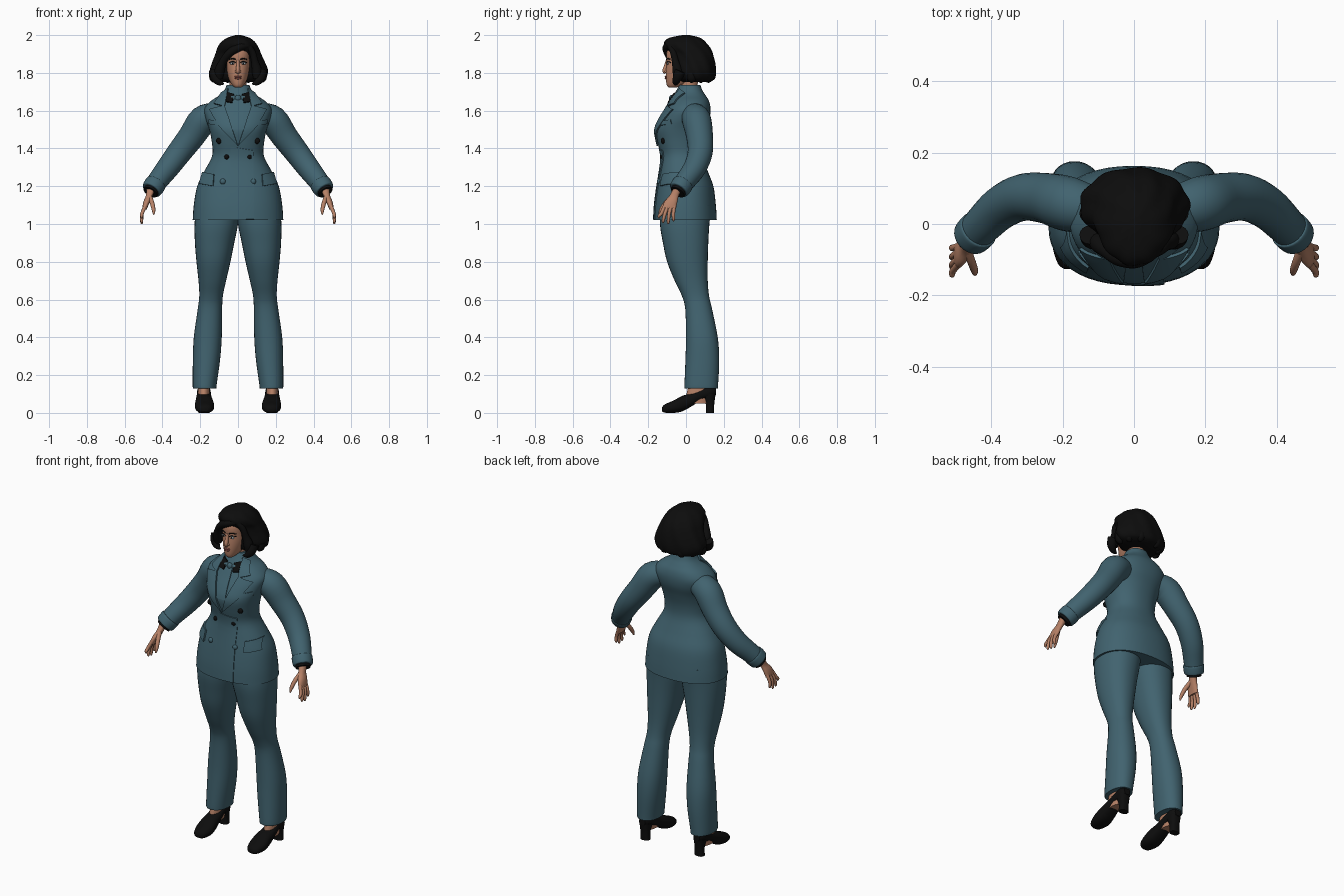
import bpy, bmesh, math
from mathutils import Vector, Matrix
from mathutils.bvhtree import BVHTree

cube = bpy.data.objects.get("Cube")
if cube:
    bpy.data.objects.remove(cube, do_unlink=True)


def material(name, *rgb):
    m = bpy.data.materials.new(name)
    m.use_nodes = True
    m.diffuse_color = (*rgb, 1)
    m.node_tree.nodes["Principled BSDF"].inputs["Base Color"].default_value = (*rgb, 1)
    return m


TEAL = material("teal cloth", .053, .125, .16)
SKIN = material("skin", .47, .22, .135)
BLACK = material("black", .004, .004, .004)
LIP = material("lip", .3, .09, .07)
EYE = material("eye", .3, .36, .4)


def finish(name, bm, mat, mirror=False, closed=True):
    if closed:
        bmesh.ops.recalc_face_normals(bm, faces=bm.faces)
    me = bpy.data.meshes.new(name)
    bm.to_mesh(me)
    bm.free()
    me.materials.append(mat)
    ob = bpy.data.objects.new(name, me)
    bpy.context.collection.objects.link(ob)
    bpy.ops.object.select_all(action='DESELECT')
    ob.select_set(True)
    bpy.context.view_layer.objects.active = ob
    bpy.ops.object.shade_smooth_by_angle(angle=math.radians(50))
    if mirror:
        ob.modifiers.new("Mirror", 'MIRROR')
    return ob


def smooth_rows(rows, n=4):
    """Catmull-Rom interpolation through the rows."""
    rows = [Vector(r) for r in rows]
    out = []
    for i in range(len(rows) - 1):
        a, b, c, d = rows[max(i - 1, 0)], rows[i], rows[i + 1], rows[min(i + 2, len(rows) - 1)]
        for k in range(n):
            t = k / n
            out.append(b + (c - a) * (t / 2) + (2 * a - 5 * b + 4 * c - d) * (t * t / 2)
                       + (3 * b - a - 3 * c + d) * (t ** 3 / 2))
    return out + [rows[-1]]


def skin_rings(name, rings, mat, mirror):
    bm = bmesh.new()
    vs = [[bm.verts.new(p) for p in r] for r in rings]
    n = len(vs[0])
    for a, b in zip(vs, vs[1:]):
        for j in range(n):
            k = (j + 1) % n
            bm.faces.new((a[j], a[k], b[k], b[j]))
    bm.faces.new(vs[0][::-1])
    bm.faces.new(vs[-1])
    bmesh.ops.recalc_face_normals(bm, faces=bm.faces)
    tree = BVHTree.FromBMesh(bm)
    finish(name, bm, mat, mirror)
    return tree


def loft(name, rows, mat, mirror=False, power=2.0, axis='z', ripple=0, segs=32):
    """Rows are (position, x0, x1, lo, hi); lo and hi span y, or z for axis y."""
    rings = []
    for h, x0, x1, lo, hi in smooth_rows(rows):
        ring = []
        for j in range(segs):
            t = math.tau * j / segs
            c, s = math.cos(t), math.sin(t)
            w = 1 + ripple * math.sin(9 * t + 25 * h)
            x = (x0 + x1) / 2 + (x1 - x0) / 2 * w * math.copysign(abs(c) ** (2 / power), c)
            y = (lo + hi) / 2 + (hi - lo) / 2 * w * math.copysign(abs(s) ** (2 / power), s)
            ring.append((x, y, h) if axis == 'z' else (x, h, y))
        rings.append(ring)
    return skin_rings(name, rings, mat, mirror)


def tube(name, points, mat, mirror=False, segs=16):
    """Points are (x, y, z, radius)."""
    pts = smooth_rows(points)
    rings, side = [], Vector((0, 1, 0))
    for i, p in enumerate(pts):
        d = (pts[min(i + 1, len(pts) - 1)] - pts[max(i - 1, 0)]).xyz.normalized()
        side = (side - d * side.dot(d)).normalized()
        up = d.cross(side)
        rings.append([p.xyz + p.w * (side * math.cos(t) + up * math.sin(t))
                      for t in (math.tau * j / segs for j in range(segs))])
    return skin_rings(name, rings, mat, mirror)


def surface(tree, x, z):
    hit = tree.ray_cast(Vector((x, -1, z)), Vector((0, 1, 0)))
    return hit if hit[0] else tree.find_nearest(Vector((x, -.05, z)))


def patch(name, tree, corners, mat, lift=.007, taper=1.0, mirror=False, n=10):
    """Plate laid on a surface, with its rim sunk in; taper thins its first edge."""
    a, b, c, d = [Vector(p) for p in corners]
    bm = bmesh.new()
    grid = []
    for i in range(-1, n + 2):
        row = []
        for j in range(-1, n + 2):
            u, v = min(max(i / n, 0), 1), min(max(j / n, 0), 1)
            q = a.lerp(b, u).lerp(d.lerp(c, u), v)
            loc, nor = surface(tree, q.x, q.y)[:2]
            rim = i in (-1, n + 1) or j in (-1, n + 1)
            row.append(bm.verts.new(loc + nor * (-.003 if rim else lift * (taper + (1 - taper) * u))))
        grid.append(row)
    for r, s in zip(grid, grid[1:]):
        for j in range(n + 2):
            bm.faces.new((r[j], s[j], s[j + 1], r[j + 1]))
    bm.normal_update()
    if sum(f.normal.y * f.calc_area() for f in bm.faces) > 0:
        bmesh.ops.reverse_faces(bm, faces=bm.faces)
    finish(name, bm, mat, mirror, closed=False)


def ball(name, loc, size, mat, mirror=False):
    bm = bmesh.new()
    bmesh.ops.create_uvsphere(bm, u_segments=16, v_segments=10, radius=1,
                              matrix=Matrix.Translation(loc) @ Matrix.Diagonal((*size, 1)))
    finish(name, bm, mat, mirror)


# Jacket body: (height, half width, front, back)
body = [(1.02, .24, -.172, .163), (1.1, .234, -.168, .158), (1.2, .216, -.155, .145), (1.28, .178, -.142, .115),
        (1.36, .137, -.134, .088), (1.43, .138, -.15, .088), (1.5, .152, -.162, .105), (1.56, .172, -.138, .125),
        (1.61, .178, -.108, .13), (1.65, .145, -.085, .122), (1.68, .1, -.066, .104), (1.705, .074, -.052, .088),
        (1.735, .06, -.036, .076)]
jacket = loft("jacket", [(z, -w, w, f, b) for z, w, f, b in body], TEAL, power=2.25, segs=48)

# Jacket front details
patch("front_overlap", jacket, [(-.04, 1.41), (.08, 1.39), (.085, 1.025), (-.04, 1.025)], TEAL, .006, .0)
patch("collar", jacket, [(.05, 1.715), (.085, 1.69), (.125, 1.635), (.07, 1.62)], TEAL, .009, mirror=True)
patch("lapel", jacket, [(.07, 1.625), (.148, 1.605), (.1, 1.52), (.0, 1.415)], TEAL, .009, mirror=True)
patch("breast_pocket", jacket, [(.1, 1.543), (.15, 1.553), (.152, 1.53), (.1, 1.52)], TEAL, .006, mirror=True)
patch("pocket_flap", jacket, [(.125, 1.262), (.182, 1.272), (.2, 1.212), (.13, 1.2)], TEAL, .009, mirror=True)
patch("black_collar_wing", jacket, [(.022, 1.685), (.056, 1.695), (.062, 1.645), (.03, 1.64)], BLACK, .009,
      mirror=True)
patch("scarf", jacket, [(-.02, 1.66), (.02, 1.66), (.03, 1.5), (-.03, 1.5)], TEAL, .005)
for label, x, z, r, mat in (("top", .1, 1.44, .016, BLACK), ("middle", .06, 1.355, .013, BLACK),
                            ("bottom", .08, 1.225, .015, TEAL)):
    p = surface(jacket, x, z)[0]
    ball(label + "_button", p, (r, .011, r), mat, True)
knot = surface(jacket, 0, 1.665)[0]
ball("scarf_knot", knot, (.017, .014, .019), TEAL)
ball("scarf_bow", knot + Vector((.026, .004, 0)), (.02, .011, .015), TEAL, True)

# Sleeves and cuffs
tube("sleeve", [(.12, .04, 1.575, .066), (.185, .056, 1.55, .077), (.245, .072, 1.465, .071), (.31, .075, 1.38, .066),
                (.37, .048, 1.3, .061), (.42, .002, 1.235, .055), (.455, -.035, 1.185, .05)], TEAL, True, 24)
tube("cuff", [(.435, -.015, 1.215, .05), (.437, -.017, 1.212, .057), (.457, -.037, 1.182, .054),
              (.459, -.039, 1.179, .045)], TEAL, True, 24)
tube("black_cuff", [(.45, -.03, 1.19, .042), (.464, -.045, 1.168, .041)], BLACK, True, 24)
for i in range(3):
    ball("sleeve_button", (.452 - .02 * i, .014 + .019 * i, 1.225 + .025 * i), (.01, .01, .01), BLACK, True)

# Hands
loft("palm", [(1.185, .438, .484, -.068, -.02), (1.15, .452, .488, -.088, -.038), (1.12, .465, .5, -.113, -.045),
              (1.09, .478, .506, -.124, -.051), (1.077, .483, .504, -.12, -.055)], SKIN, True, 2.3, segs=20)
for label, y, tip, z in (("index", -.113, -.143, 1.03), ("middle", -.096, -.121, 1.005),
                         ("ring", -.079, -.094, 1.0), ("little", -.062, -.066, 1.015)):
    tube(label + "_finger", [(.492, y, 1.095, .01), (.508, (y + tip) / 2 - .003, 1.055, .0095),
                             (.51, tip, z + .012, .008), (.508, tip, z, .003)], SKIN, True, 10)
tube("thumb", [(.468, -.075, 1.145, .013), (.455, -.108, 1.112, .012), (.447, -.132, 1.075, .01),
               (.446, -.142, 1.05, .004)], SKIN, True, 10)

# Trousers
loft("trouser_leg", [(1.1, -.005, .22, -.135, .135), (1.0, .0, .23, -.138, .124), (.9, .02, .228, -.122, .118),
                     (.8, .04, .22, -.1, .115), (.7, .063, .209, -.06, .115), (.62, .08, .205, -.022, .122),
                     (.55, .084, .213, -.004, .138), (.4, .086, .234, 0, .168), (.28, .095, .239, -.003, .176),
                     (.15, .113, .24, -.008, .17), (.13, .115, .238, -.007, .169)], TEAL, True, 2.2)

# Ankles and heeled shoes
loft("ankle", [(.05, .152, .212, .0, .12), (.1, .15, .212, .003, .125), (.2, .15, .212, .03, .13)], SKIN, True)
loft("shoe", [(-.126, .16, .195, .008, .03), (-.112, .14, .213, .001, .045), (-.065, .126, .228, 0, .066),
              (-.02, .13, .226, .008, .09), (.03, .138, .222, .035, .105), (.08, .143, .217, .065, .128),
              (.13, .146, .215, .08, .145), (.158, .16, .2, .095, .135)], BLACK, True, 2.4, 'y')
loft("shoe_heel", [(0, .152, .208, .105, .148), (.05, .153, .207, .104, .15), (.1, .145, .215, .08, .157)],
     BLACK, True, 2.6)

# Neck, head and face
loft("neck", [(1.66, -.05, .05, -.035, .068), (1.72, -.045, .045, -.03, .06), (1.79, -.045, .045, -.03, .07)], SKIN)
skull = [(1.722, .016, -.09, -.05), (1.732, .028, -.1, -.02), (1.752, .042, -.105, .03), (1.785, .055, -.107, .07),
         (1.82, .063, -.106, .09), (1.86, .067, -.103, .1), (1.9, .069, -.104, .1), (1.93, .064, -.093, .09),
         (1.96, .045, -.06, .07)]
head = loft("head", [(z, -w, w, f, b) for z, w, f, b in skull], SKIN, power=2.25)
tube("nose", [(0, -.099, 1.868, .007), (0, -.106, 1.84, .009), (0, -.113, 1.812, .012), (0, -.106, 1.8, .009)], SKIN)
ball("nostril_wing", (.01, -.105, 1.808), (.007, .009, .007), SKIN, True)
ball("upper_lip", (0, -.106, 1.78), (.022, .007, .005), LIP)
ball("lower_lip", (0, -.106, 1.772), (.018, .007, .006), LIP)
eye = surface(head, .028, 1.85)[0]
ball("eye", eye, (.014, .005, .007), EYE, True)
ball("iris", eye + Vector((0, -.003, 0)), (.0055, .0035, .006), BLACK, True)
for label, z, r in (("upper_lash", 1.857, .0025), ("eyebrow", 1.873, .0035)):
    ends = [surface(head, x, z + dz)[0] for x, dz in ((.012, -.002), (.028, .003), (.046, -.002))]
    tube(label, [(*p, r) for p in ends], BLACK, True, 8)

# Wavy chin-length hair
bob = [(1.752, .1, -.02, .12), (1.768, .138, -.045, .15), (1.81, .152, -.056, .158), (1.86, .135, -.065, .154),
       (1.9, .118, -.082, .144), (1.93, .108, -.108, .13), (1.96, .09, -.116, .105), (1.985, .058, -.09, .075),
       (2.0, .012, -.02, .02)]
loft("hair", [(z, -w, w + .004, f, b) for z, w, f, b in bob], BLACK, ripple=.022, segs=72)
tube("fringe", [(.05, -.088, 1.945, .015), (.005, -.102, 1.935, .022), (-.042, -.097, 1.907, .021),
                (-.076, -.076, 1.865, .02), (-.098, -.053, 1.81, .027), (-.1, -.045, 1.77, .02)], BLACK)
tube("side_lock", [(.05, -.084, 1.945, .015), (.076, -.068, 1.91, .017), (.089, -.056, 1.86, .019),
                   (.1, -.045, 1.81, .027), (.1, -.045, 1.77, .02)], BLACK)
tube("curl", [(.125, -.03, 1.81, .028), (.12, -.045, 1.775, .025), (.1, -.055, 1.75, .017),
              (.075, -.06, 1.742, .004)], BLACK, True)
for x, y in ((.1, .08), (.055, .12), (.125, .03)):
    tube("back_lock", [(x, y, 1.8, .028), (x, y, 1.77, .025), (x * .93, y * .95, 1.75, .008)], BLACK, True)
